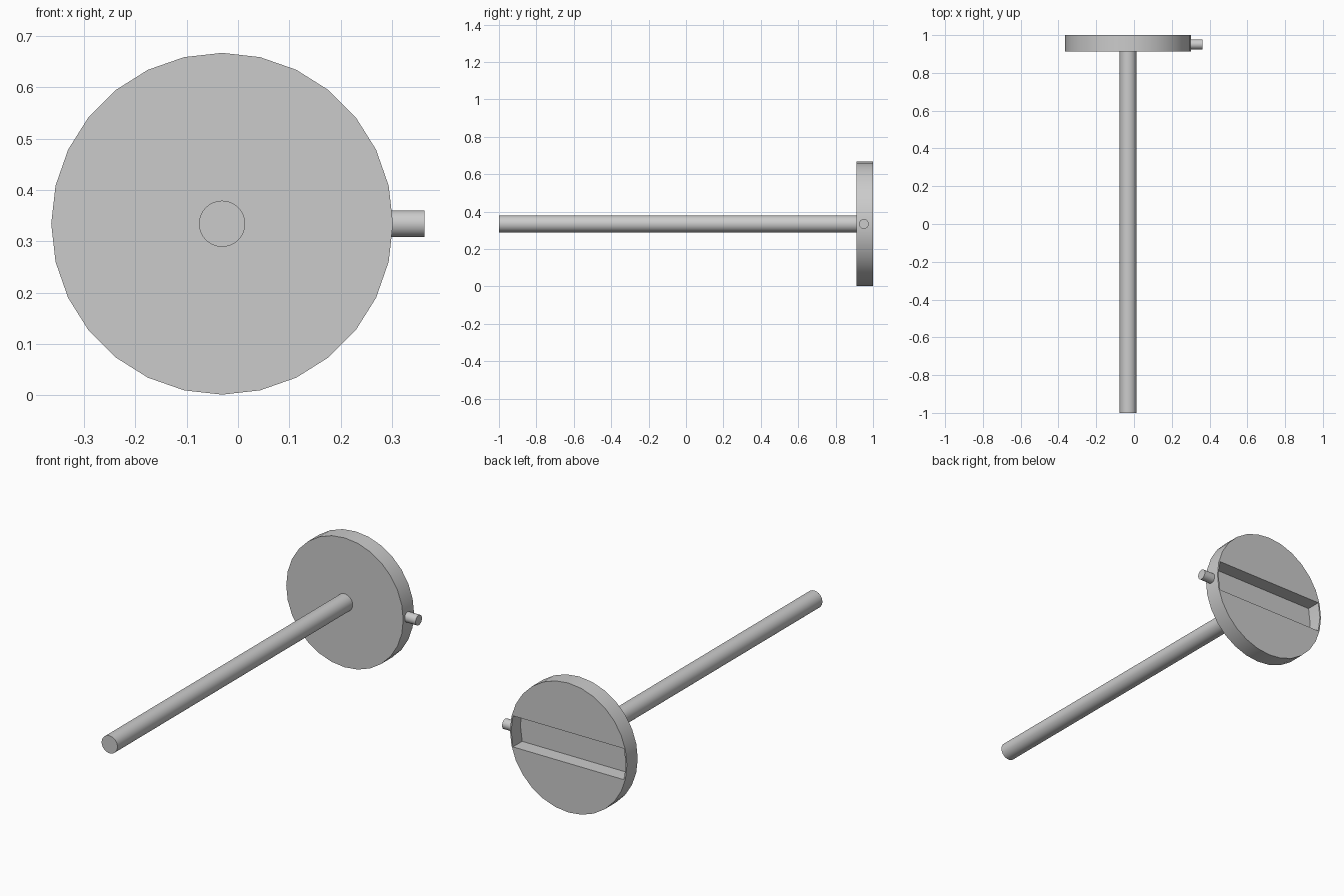
import bpy, bmesh, math

if "Cube" in bpy.data.objects:
    bpy.data.objects.remove(bpy.data.objects["Cube"])

CX, CZ = -0.031, 0.334      # common axis of disc and rod
R, SIDES = 0.333, 28
Y_FRONT, Y_BACK, Y_FLOOR = 0.912, 1.0, 0.925


def smooth(obj):
    bpy.ops.object.select_all(action='DESELECT')
    bpy.context.view_layer.objects.active = obj
    obj.select_set(True)
    bpy.ops.object.shade_smooth_by_angle(angle=math.radians(30))


def cylinder(name, radius, length, centre, rotation):
    bpy.ops.mesh.primitive_cylinder_add(vertices=32, radius=radius, depth=length,
                                        location=centre, rotation=rotation)
    obj = bpy.context.object
    obj.name = name
    smooth(obj)


def slotted_disc():
    bm = bmesh.new()

    def ring(points, y):
        return [bm.verts.new((CX + x, y, CZ + z)) for x, z in points]

    def bridge(a, b):
        n = len(a)
        for i in range(n):
            bm.faces.new((a[i], a[(i + 1) % n], b[(i + 1) % n], b[i]))

    # Outer rim and front face
    rim_pts = [(R * math.cos(math.tau * i / SIDES), R * math.sin(math.tau * i / SIDES))
               for i in range(SIDES)]
    front, back = ring(rim_pts, Y_FRONT), ring(rim_pts, Y_BACK)
    bridge(front, back)
    bm.faces.new(front)

    # Slot with ends that follow the rim
    r, h = R - 0.007, 0.08
    w = math.sqrt(r * r - h * h)
    slot_pts = [(r, 0), (w, h), (-w, h), (-r, 0), (-w, -h), (w, -h)]
    edge, floor = ring(slot_pts, Y_BACK), ring(slot_pts, Y_FLOOR)
    bridge(edge, floor)
    bm.faces.new(floor)

    # Back face in two halves around the slot
    half = SIDES // 2
    bm.faces.new(back[:half + 1] + [edge[3], edge[2], edge[1], edge[0]])
    bm.faces.new(back[half:] + [back[0], edge[0], edge[5], edge[4], edge[3]])

    bmesh.ops.recalc_face_normals(bm, faces=bm.faces)
    mesh = bpy.data.meshes.new("slotted_disc")
    bm.to_mesh(mesh)
    bm.free()
    obj = bpy.data.objects.new("slotted_disc", mesh)
    bpy.context.collection.objects.link(obj)
    smooth(obj)


slotted_disc()

# Long rod running forward from the disc
cylinder("rod", 0.045, Y_FRONT + 0.005 + 1.0, (CX, (Y_FRONT + 0.005 - 1.0) / 2, CZ),
         (math.pi / 2, 0, 0))

# Short pin on the rim
cylinder("side_pin", 0.026, 0.065, (0.3305, 0.951, CZ), (0, math.pi / 2, 0))
